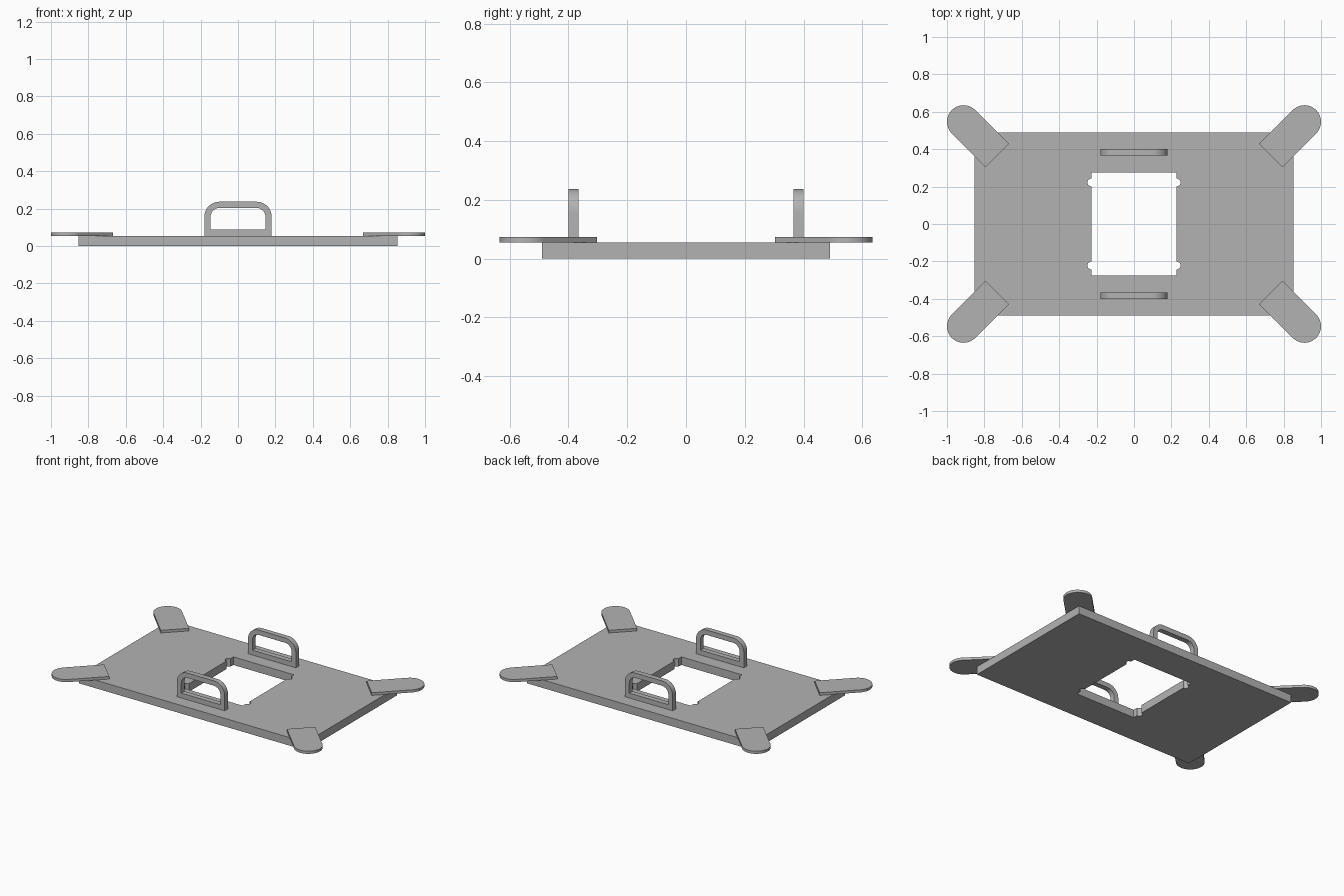
import bpy, bmesh
from math import cos, sin, pi, radians
from mathutils import Matrix, Vector

cube = bpy.data.objects.get("Cube")
if cube:
    bpy.data.objects.remove(cube)

grey = bpy.data.materials.new("plain grey")
grey.use_nodes = True
colour = (0.45, 0.45, 0.45, 1)
grey.diffuse_color = colour
grey.node_tree.nodes["Principled BSDF"].inputs["Base Color"].default_value = colour

PLATE_TOP = 0.055


def arc(cx, cy, r, start, end, steps=12):
    """Points on an arc, angles in degrees."""
    angles = [radians(start + (end - start) * i / steps) for i in range(steps + 1)]
    return [(cx + r * cos(a), cy + r * sin(a)) for a in angles]


def arch(half, bottom, top, r):
    """Outline with a flat bottom and rounded top corners."""
    return ([(-half, bottom), (half, bottom)]
            + arc(half - r, top - r, r, 0, 90)
            + arc(r - half, top - r, r, 90, 180))


def extrude(name, loops, depth, matrix):
    """Fill an outline (further loops are holes), extrude along local z."""
    bm = bmesh.new()
    for loop in loops:
        verts = [bm.verts.new((x, y, 0)) for x, y in loop]
        for i, v in enumerate(verts):
            bm.edges.new((verts[i - 1], v))
    bmesh.ops.triangle_fill(bm, edges=bm.edges[:], use_beauty=True, normal=Vector((0, 0, 1)))
    top = bmesh.ops.extrude_face_region(bm, geom=bm.faces[:], use_keep_orig=True)["geom"]
    bmesh.ops.translate(bm, vec=(0, 0, depth),
                        verts=[g for g in top if isinstance(g, bmesh.types.BMVert)])
    bmesh.ops.recalc_face_normals(bm, faces=bm.faces[:])
    bm.transform(matrix)
    mesh = bpy.data.meshes.new(name)
    bm.to_mesh(mesh)
    bm.free()
    mesh.materials.append(grey)
    obj = bpy.data.objects.new(name, mesh)
    bpy.context.collection.objects.link(obj)
    bpy.ops.object.select_all(action='DESELECT')
    obj.select_set(True)
    bpy.context.view_layer.objects.active = obj
    bpy.ops.object.shade_smooth_by_angle(angle=radians(30))
    return obj


# Base plate with a central opening that has a rounded notch near each corner
hx, hy, notch_y, notch_r = 0.228, 0.275, 0.222, 0.021
right_side = ([(hx, -hy)] + arc(hx, -notch_y, notch_r, -90, 90, 8)
              + arc(hx, notch_y, notch_r, -90, 90, 8) + [(hx, hy)])
opening = right_side + [(-x, -y) for x, y in right_side]
plate = [(-0.853, -0.49), (0.853, -0.49), (0.853, 0.49), (-0.853, 0.49)]
extrude("base_plate", [plate, opening], PLATE_TOP, Matrix())

# Two upright handles, closed at the bottom by a low bar
for name, y in (("front_handle", -0.365), ("back_handle", 0.40)):
    stand = Matrix.Translation((0, y, PLATE_TOP)) @ Matrix.Rotation(pi / 2, 4, 'X')
    extrude(name, [arch(0.18, 0, 0.182, 0.08), arch(0.147, 0.033, 0.149, 0.048)],
            0.035, stand)

# Four round-ended corner pads pointing diagonally outward
pad = [(-0.255, -0.0885)] + arc(0, 0, 0.0885, -90, 90, 24) + [(-0.255, 0.0885)]
for side, sx in (("left", 1), ("right", -1)):
    for end, sy in (("front", -1), ("back", 1)):
        angle = pi / 4 if sx > 0 else 3 * pi / 4
        place = (Matrix.Translation((0.9115 * sx, 0.5465 * sy, PLATE_TOP))
                 @ Matrix.Rotation(angle * sy, 4, 'Z'))
        extrude(f"{end}_{side}_pad", [pad], 0.018, place)
